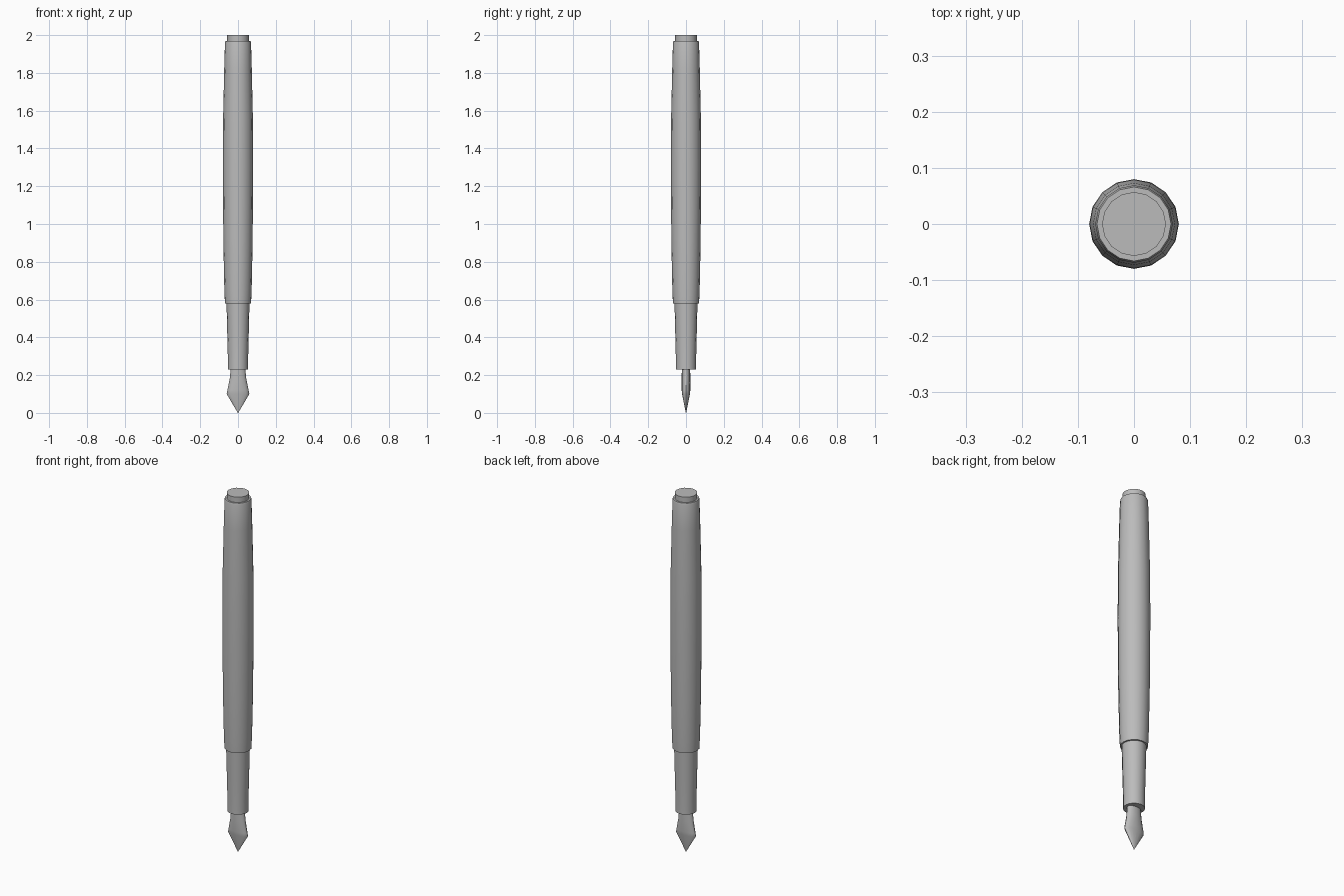
import bpy
import math

cube = bpy.data.objects.get("Cube")
if cube:
    bpy.data.objects.remove(cube, do_unlink=True)

SIDES = 16

grey = bpy.data.materials.new("plain grey")
grey.use_nodes = True
colour = (0.5, 0.5, 0.5, 1)
grey.diffuse_color = colour
grey.node_tree.nodes["Principled BSDF"].inputs["Base Color"].default_value = colour


def lathe(name, rings):
    """Loft elliptical rings of (height, half width, half depth), capping both ends."""
    verts, faces = [], []
    for z, rx, ry in rings:
        for i in range(SIDES):
            a = math.tau * i / SIDES
            verts.append((rx * math.cos(a), ry * math.sin(a), z))
    for r in range(len(rings) - 1):
        for i in range(SIDES):
            j = (i + 1) % SIDES
            low, high = r * SIDES, (r + 1) * SIDES
            faces.append((low + i, low + j, high + j, high + i))
    faces.append(tuple(reversed(range(SIDES))))
    faces.append(tuple(range(len(verts) - SIDES, len(verts))))
    mesh = bpy.data.meshes.new(name)
    mesh.from_pydata(verts, [], faces)
    mesh.materials.append(grey)
    obj = bpy.data.objects.new(name, mesh)
    bpy.context.collection.objects.link(obj)
    bpy.ops.object.select_all(action='DESELECT')
    obj.select_set(True)
    bpy.context.view_layer.objects.active = obj
    bpy.ops.object.shade_smooth_by_angle(angle=math.radians(40))
    return obj


def round_part(name, profile):
    return lathe(name, [(z, r, r) for z, r in profile])


# Swelling barrel with a gentle taper to both ends
round_part("barrel", [(0.58, 0.069), (0.64, 0.072), (0.88, 0.077), (1.1, 0.079),
                      (1.3, 0.08), (1.55, 0.079), (1.82, 0.073), (1.96, 0.069),
                      (1.97, 0.066)])

# Short plug at the top
round_part("end_plug", [(1.96, 0.057), (2.0, 0.057)])

# Tapered grip below the barrel
round_part("grip", [(0.23, 0.054), (0.3, 0.054), (0.59, 0.061)])

# Flattened nib: narrow neck, wide shoulders, sharp tip
lathe("nib", [(0.0, 0.001, 0.001), (0.1, 0.06, 0.021), (0.12, 0.056, 0.023),
              (0.18, 0.044, 0.023), (0.24, 0.038, 0.022)])
